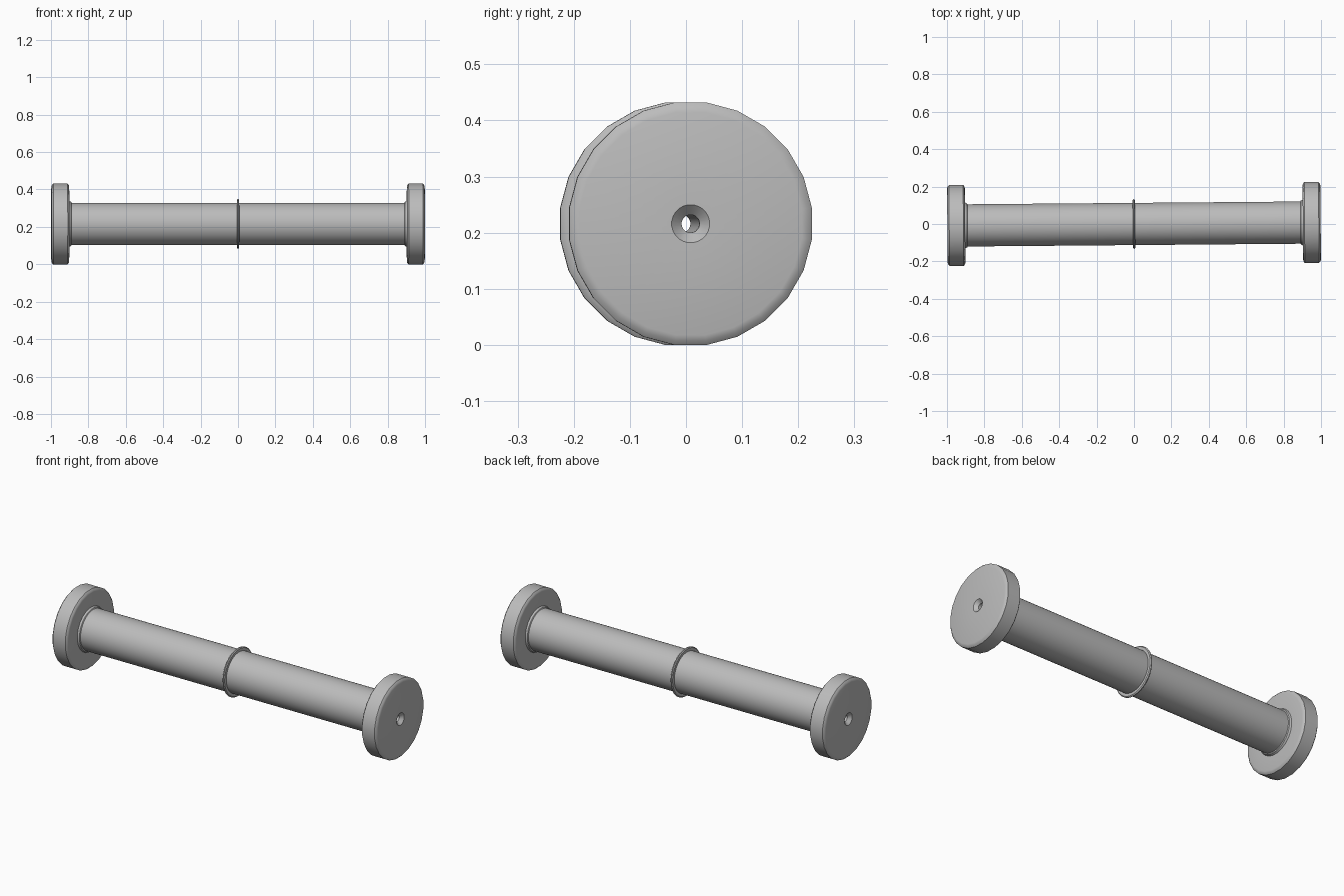
import bpy, bmesh, math
from mathutils import Matrix

if "Cube" in bpy.data.objects:
    bpy.data.objects.remove(bpy.data.objects["Cube"], do_unlink=True)

AXIS_Z = 0.216
TILT = 0.0083

grey = bpy.data.materials.new("plain grey")
grey.use_nodes = True
colour = (0.5, 0.5, 0.5, 1)
grey.diffuse_color = colour
grey.node_tree.nodes["Principled BSDF"].inputs["Base Color"].default_value = colour


def lathe(name, profile, sides, closed=True, smooth=30):
    """Turn an (x, radius) profile around the roller axis."""
    bm = bmesh.new()
    rings = []
    for x, r in profile:
        angles = [2 * math.pi * (i + 0.5) / sides for i in range(sides)]
        rings.append([bm.verts.new((x, r * math.cos(a), r * math.sin(a))) for a in angles])
    pairs = list(zip(rings, rings[1:]))
    if closed:
        pairs.append((rings[-1], rings[0]))
    for a, b in pairs:
        for i in range(sides):
            j = (i + 1) % sides
            bm.faces.new((a[i], a[j], b[j], b[i]))
    bmesh.ops.recalc_face_normals(bm, faces=bm.faces)
    bm.transform(Matrix.Translation((0, 0, AXIS_Z)) @ Matrix.Rotation(TILT, 4, 'Z'))
    mesh = bpy.data.meshes.new(name)
    bm.to_mesh(mesh)
    bm.free()
    mesh.materials.append(grey)
    obj = bpy.data.objects.new(name, mesh)
    bpy.context.collection.objects.link(obj)
    bpy.ops.object.select_all(action='DESELECT')
    obj.select_set(True)
    bpy.context.view_layer.objects.active = obj
    bpy.ops.object.shade_smooth_by_angle(angle=math.radians(smooth))
    return obj


# Roller shaft, hollow along its centre
lathe("shaft", [(-0.91, 0.016), (-0.91, 0.113), (0.91, 0.113), (0.91, 0.016)], 48)

# End flanges: countersunk bore, bevelled rims and a small fillet to the shaft
flange = [(0.89, 0.016), (0.89, 0.114), (0.893, 0.119), (0.903, 0.123),
          (0.903, 0.201), (0.905, 0.21), (0.912, 0.218),
          (0.988, 0.218), (0.995, 0.21), (0.998, 0.2),
          (0.998, 0.034), (0.98, 0.016)]
for side, name in ((1, "left_flange"), (-1, "right_flange")):
    lathe(name, [(side * x, r) for x, r in flange], 24)

# Thin guide ring around the middle
lathe("middle_ring", [(-0.006, 0.11), (-0.006, 0.128), (-0.002, 0.133),
                      (0.002, 0.133), (0.006, 0.128), (0.006, 0.11)], 48)
